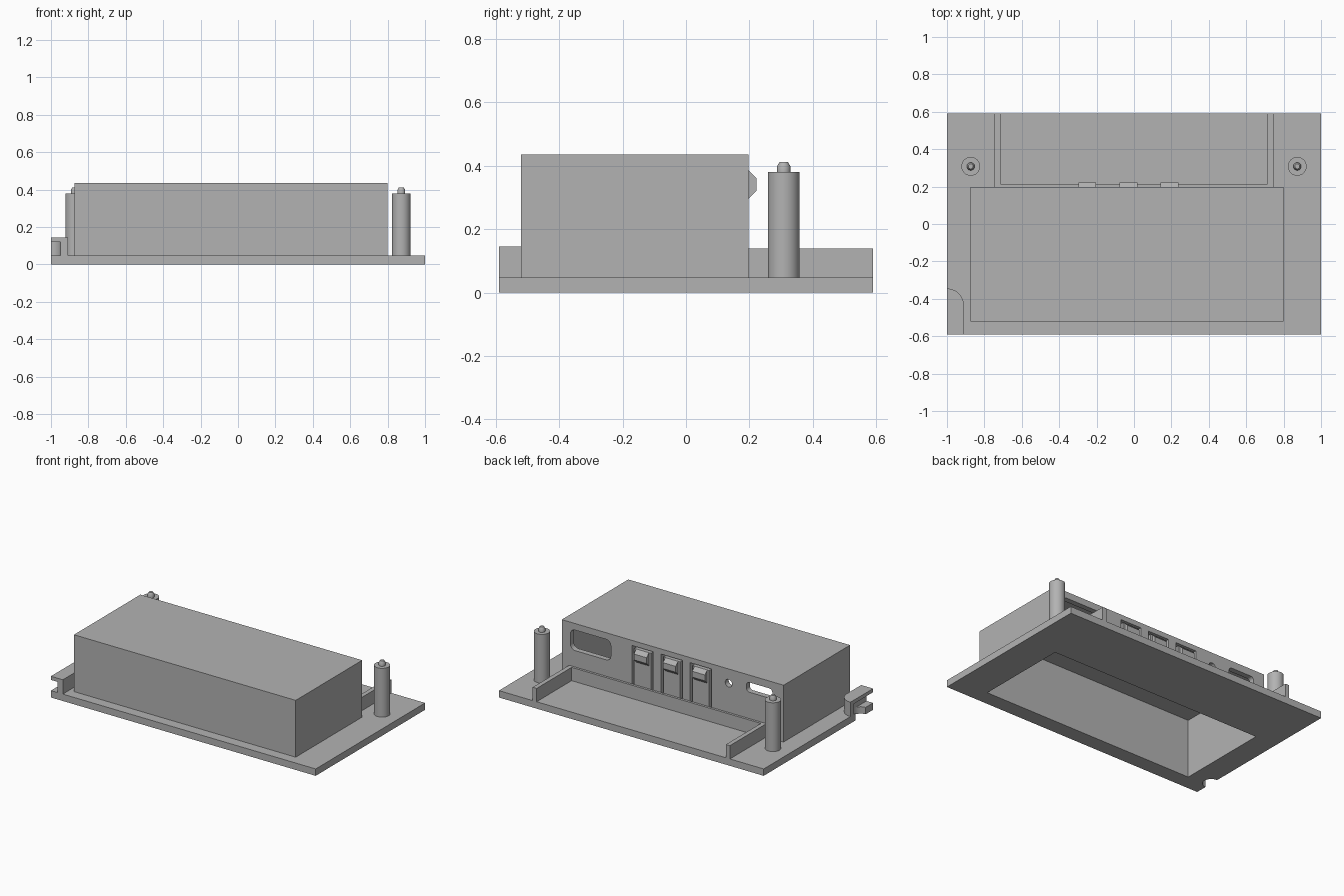
import bpy
import bmesh
import math
from mathutils import Vector

cube = bpy.data.objects.get("Cube")
if cube:
    bpy.data.objects.remove(cube, do_unlink=True)

GREY = (0.45, 0.45, 0.45, 1)
grey = bpy.data.materials.new("plain grey")
grey.use_nodes = True
grey.diffuse_color = GREY
grey.node_tree.nodes["Principled BSDF"].inputs["Base Color"].default_value = GREY


def finish(name, bm):
    bmesh.ops.recalc_face_normals(bm, faces=bm.faces[:])
    mesh = bpy.data.meshes.new(name)
    bm.to_mesh(mesh)
    bm.free()
    mesh.materials.append(grey)
    obj = bpy.data.objects.new(name, mesh)
    bpy.context.collection.objects.link(obj)
    return obj


def prism(name, outline, axis, lo, hi):
    """Extrude a 2D outline along x (yz outline), y (xz) or z (xy)."""
    place = {"x": lambda a, b, t: (t, a, b),
             "y": lambda a, b, t: (a, t, b),
             "z": lambda a, b, t: (a, b, t)}[axis]
    bm = bmesh.new()
    face = bm.faces.new([bm.verts.new(place(a, b, lo)) for a, b in outline])
    new = bmesh.ops.extrude_face_region(bm, geom=[face])["geom"]
    moved = [v for v in new if isinstance(v, bmesh.types.BMVert)]
    bmesh.ops.translate(bm, verts=moved, vec=Vector(place(0, 0, hi - lo)))
    return finish(name, bm)


def rect(a0, a1, b0, b1):
    return [(a0, b0), (a1, b0), (a1, b1), (a0, b1)]


def arc(cx, cy, r, start, end, steps=10):
    angles = [math.radians(start + (end - start) * i / steps) for i in range(steps + 1)]
    return [(cx + r * math.cos(t), cy + r * math.sin(t)) for t in angles]


def rounded(a0, a1, b0, b1, r):
    return (arc(a0 + r, b0 + r, r, 180, 270, 6) + arc(a1 - r, b0 + r, r, 270, 360, 6)
            + arc(a1 - r, b1 - r, r, 0, 90, 6) + arc(a0 + r, b1 - r, r, 90, 180, 6))


def cut(obj, cutter):
    cutter.hide_render = True
    mod = obj.modifiers.new("cut", "BOOLEAN")
    mod.operation = "DIFFERENCE"
    mod.solver = "EXACT"
    mod.object = cutter
    bpy.context.view_layer.objects.active = obj
    bpy.ops.object.modifier_apply(modifier=mod.name)
    bpy.data.objects.remove(cutter, do_unlink=True)


def smooth(obj):
    bpy.ops.object.select_all(action="DESELECT")
    obj.select_set(True)
    bpy.context.view_layer.objects.active = obj
    bpy.ops.object.shade_smooth_by_angle(angle=math.radians(30))


FLOOR = 0.047
INSIDE = rect(-0.84, 0.765, -0.485, 0.16)

# Base plate with the housing opening and the cable bite at one edge
base = prism("base_plate", rect(-1, 1, -0.59, 0.59), "z", 0, FLOOR)
cut(base, prism("opening_cutter", INSIDE, "z", -0.1, 0.1))
cut(base, prism("bite_cutter", arc(-1, -0.455, 0.055, 0, 360, 32)[:-1], "z", -0.1, 0.1))
smooth(base)

# Hollow housing, open underneath
housing = prism("housing", rect(-0.875, 0.80, -0.52, 0.197), "z", FLOOR, 0.435)
cut(housing, prism("hollow_cutter", INSIDE, "z", -0.1, 0.40))

# Ports through the back wall
ports = [rounded(0.43, 0.735, 0.25, 0.39, 0.035),
         rounded(-0.79, -0.595, 0.318, 0.385, 0.022),
         arc(-0.46, 0.338, 0.026, 0, 360, 24)[:-1]]
for outline in ports:
    cut(housing, prism("port_cutter", outline, "y", 0.1, 0.3))

# Snap tongues: a slot around three sides and a wedge on each
for i, x in enumerate((-0.25, -0.03, 0.19)):
    w, t, low, top = 0.08, 0.063, 0.13, 0.40
    slot = [(x - w, low), (x - t, low), (x - t, 0.385), (x + t, 0.385),
            (x + t, low), (x + w, low), (x + w, top), (x - w, top)]
    cut(housing, prism("slot_cutter", slot, "y", 0.1, 0.3))
    prism(f"snap_wedge_{i + 1}",
          [(0.19, 0.385), (0.197, 0.385), (0.222, 0.36), (0.222, 0.32),
           (0.197, 0.295), (0.19, 0.295)], "x", x - 0.048, x + 0.048)
smooth(housing)

# Low U-shaped rim behind the housing
rim = [(-0.745, 0.197), (0.745, 0.197), (0.745, 0.59), (0.715, 0.59),
       (0.715, 0.213), (-0.715, 0.213), (-0.715, 0.59), (-0.745, 0.59)]
prism("back_rim", rim, "z", FLOOR, 0.138)

# Cable guide at the corner: capped curved wall, open to the front and side
guide = prism("cable_guide", [(-1, -0.59), (-0.91, -0.59)]
              + arc(-1, -0.435, 0.09, 0, 90, 12), "z", FLOOR, 0.145)
cut(guide, prism("guide_cutter", [(-1.1, -0.7), (-0.95, -0.7)]
                 + arc(-1, -0.435, 0.05, 0, 90, 12) + [(-1.1, -0.385)],
                 "z", 0.0, 0.12))
smooth(guide)

# Posts with a tapered locating pin
post_profile = [(0.05, FLOOR), (0.05, 0.38), (0.021, 0.38), (0.021, 0.398), (0.013, 0.412)]
for side, x in (("left", 0.873), ("right", -0.873)):
    bm = bmesh.new()
    rings = []
    for r, z in post_profile:
        rings.append([bm.verts.new((x + a, 0.308 + b, z))
                      for a, b in arc(0, 0, r, 0, 360, 32)[:-1]])
    for lower, upper in zip(rings, rings[1:]):
        for k in range(32):
            n = (k + 1) % 32
            bm.faces.new((lower[k], lower[n], upper[n], upper[k]))
    bm.faces.new(rings[0])
    bm.faces.new(rings[-1])
    smooth(finish(f"{side}_post", bm))
